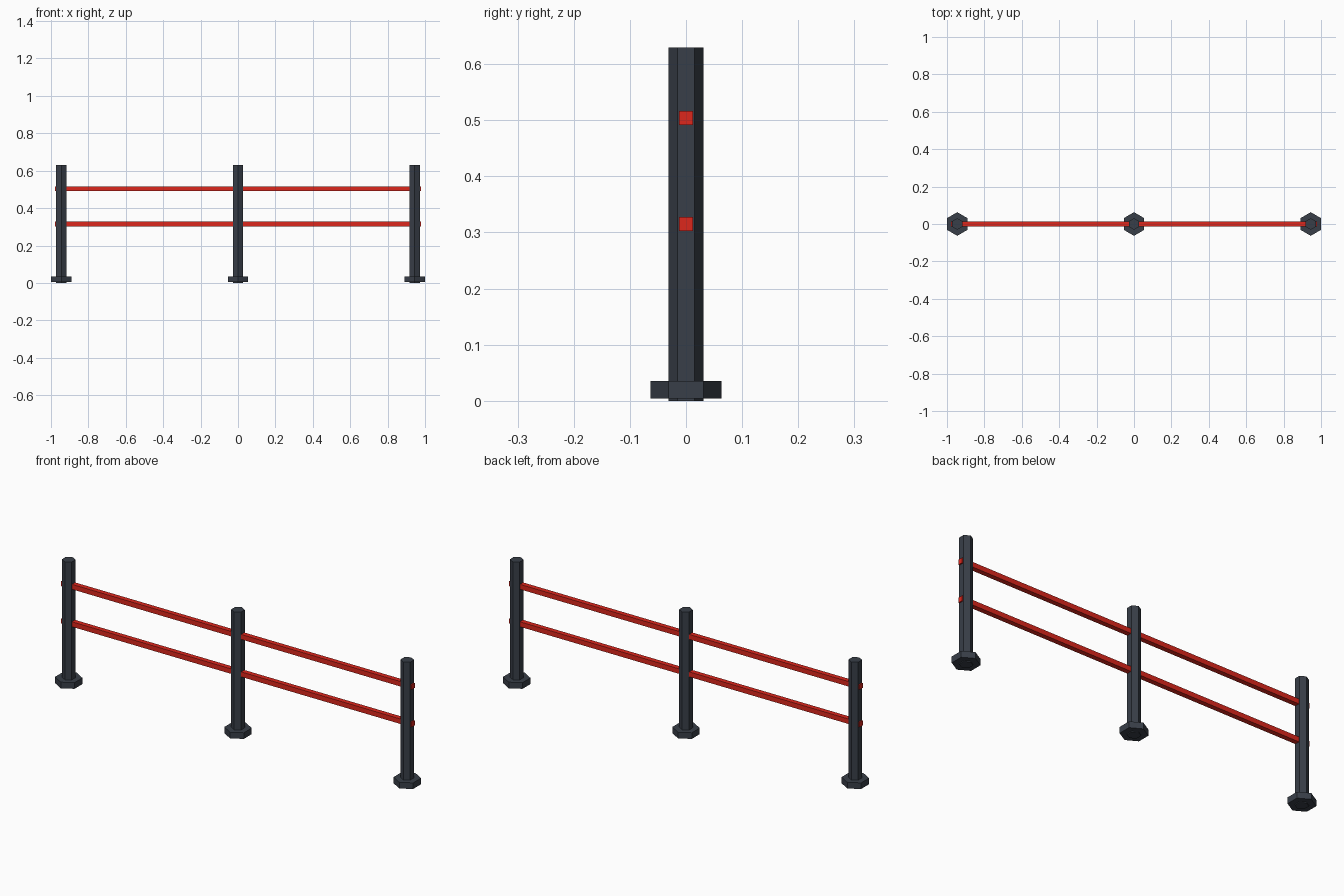
import bpy

if "Cube" in bpy.data.objects:
    bpy.data.objects.remove(bpy.data.objects["Cube"])


def make_material(name, rgb):
    mat = bpy.data.materials.new(name)
    mat.diffuse_color = (*rgb, 1.0)
    mat.use_nodes = True
    mat.node_tree.nodes["Principled BSDF"].inputs["Base Color"].default_value = mat.diffuse_color
    return mat


dark_grey = make_material("dark_blue_grey", (0.040, 0.049, 0.065))
red = make_material("bright_red", (0.72, 0.02, 0.012))


def hex_prism(name, x, radius, z0, z1):
    """Six-sided upright prism with corners pointing along y."""
    bpy.ops.mesh.primitive_cylinder_add(
        vertices=6, radius=radius, depth=z1 - z0, location=(x, 0, (z0 + z1) / 2))
    obj = bpy.context.object
    obj.name = name
    obj.data.materials.append(dark_grey)


def rail(name, z, half_length=0.978, size=0.025):
    """Square bar along x."""
    bpy.ops.mesh.primitive_cube_add(size=1, location=(0, 0, z))
    obj = bpy.context.object
    obj.name = name
    obj.scale = (2 * half_length, size, size)
    bpy.ops.object.transform_apply(location=False, rotation=False, scale=True)
    obj.data.materials.append(red)


# Posts with wide feet
for side, x in (("left", -0.945), ("middle", 0.0), ("right", 0.945)):
    hex_prism(f"{side}_post", x, 0.031, 0.0, 0.63)
    hex_prism(f"{side}_foot", x, 0.063, 0.004, 0.035)

# Rails running through all posts, ends just poking out
rail("upper_rail", 0.504)
rail("lower_rail", 0.315)
